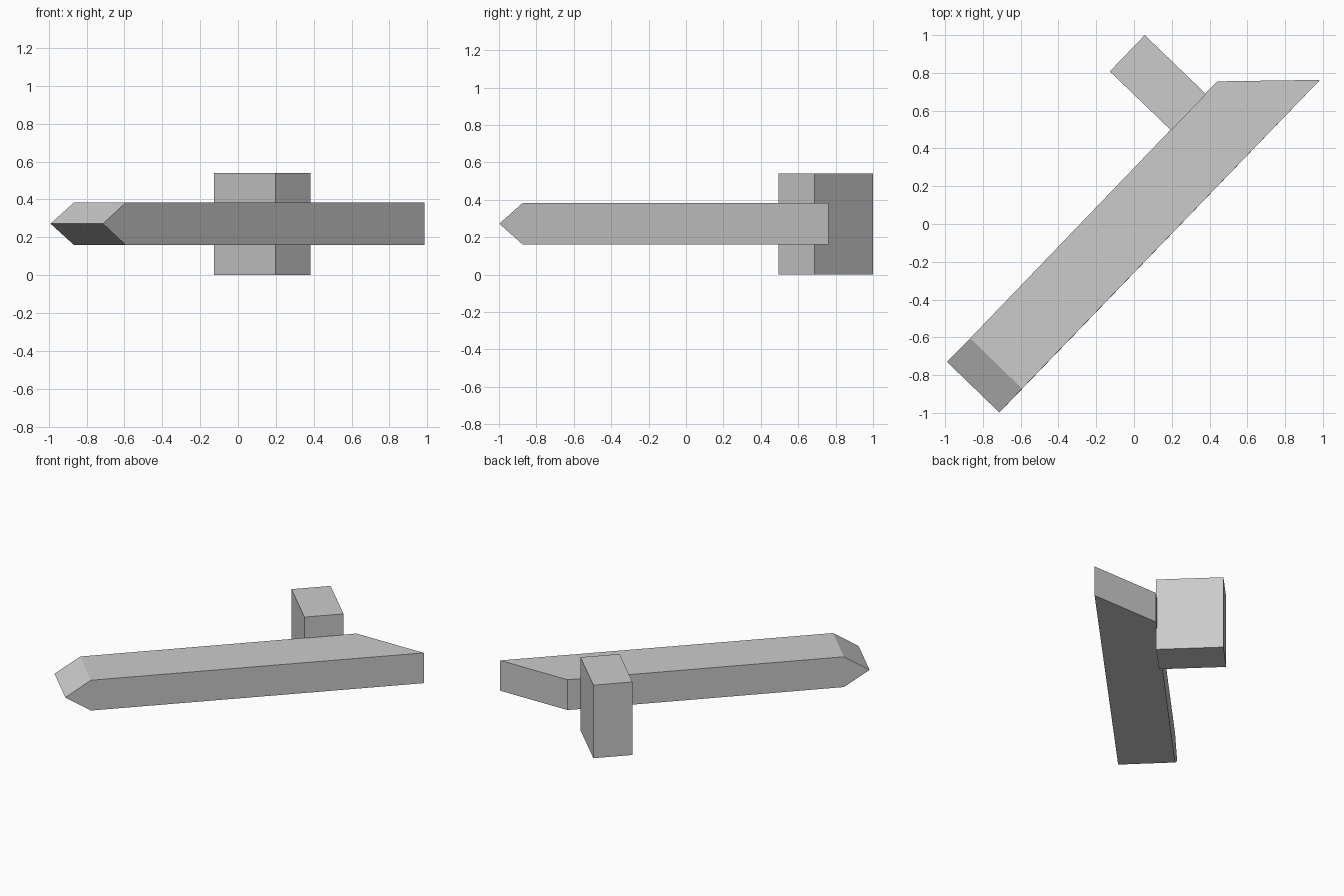
import bpy
import bmesh

cube = bpy.data.objects.get("Cube")
if cube:
    bpy.data.objects.remove(cube, do_unlink=True)

GREY = (0.6, 0.6, 0.6, 1.0)
grey = bpy.data.materials.new("plain_grey")
grey.use_nodes = True
grey.diffuse_color = GREY
next(n for n in grey.node_tree.nodes
     if n.type == 'BSDF_PRINCIPLED').inputs["Base Color"].default_value = GREY


def loft(name, side_a, side_b):
    """Closed solid between two matching outlines, flat shaded."""
    bm = bmesh.new()
    a = [bm.verts.new(p) for p in side_a]
    b = [bm.verts.new(p) for p in side_b]
    bm.faces.new(a)
    bm.faces.new(b[::-1])
    for i in range(len(a)):
        j = (i + 1) % len(a)
        bm.faces.new((a[i], b[i], b[j], a[j]))
    bmesh.ops.recalc_face_normals(bm, faces=bm.faces[:])
    mesh = bpy.data.meshes.new(name)
    bm.to_mesh(mesh)
    bm.free()
    mesh.materials.append(grey)
    obj = bpy.data.objects.new(name, mesh)
    bpy.context.collection.objects.link(obj)
    return obj


def beam_side(tip, shoulder, end):
    """Pointed side outline of the beam, from three plan positions."""
    low, mid, high = 0.16, 0.272, 0.384
    return [(*tip, mid), (*shoulder, high), (*end, high),
            (*end, low), (*shoulder, low)]


# Diagonal beam with a wedge tip and a slanted far end
loft("beam",
     beam_side((-0.99, -0.73), (-0.867, -0.605), (0.44, 0.755)),
     beam_side((-0.713, -0.998), (-0.593, -0.872), (0.985, 0.763)))

# Upright block standing against the side of the beam
plan = [(0.197, 0.495), (0.382, 0.687), (0.057, 1.0), (-0.128, 0.808)]
loft("side_block",
     [(x, y, 0.0) for x, y in plan],
     [(x, y, 0.54) for x, y in plan])
